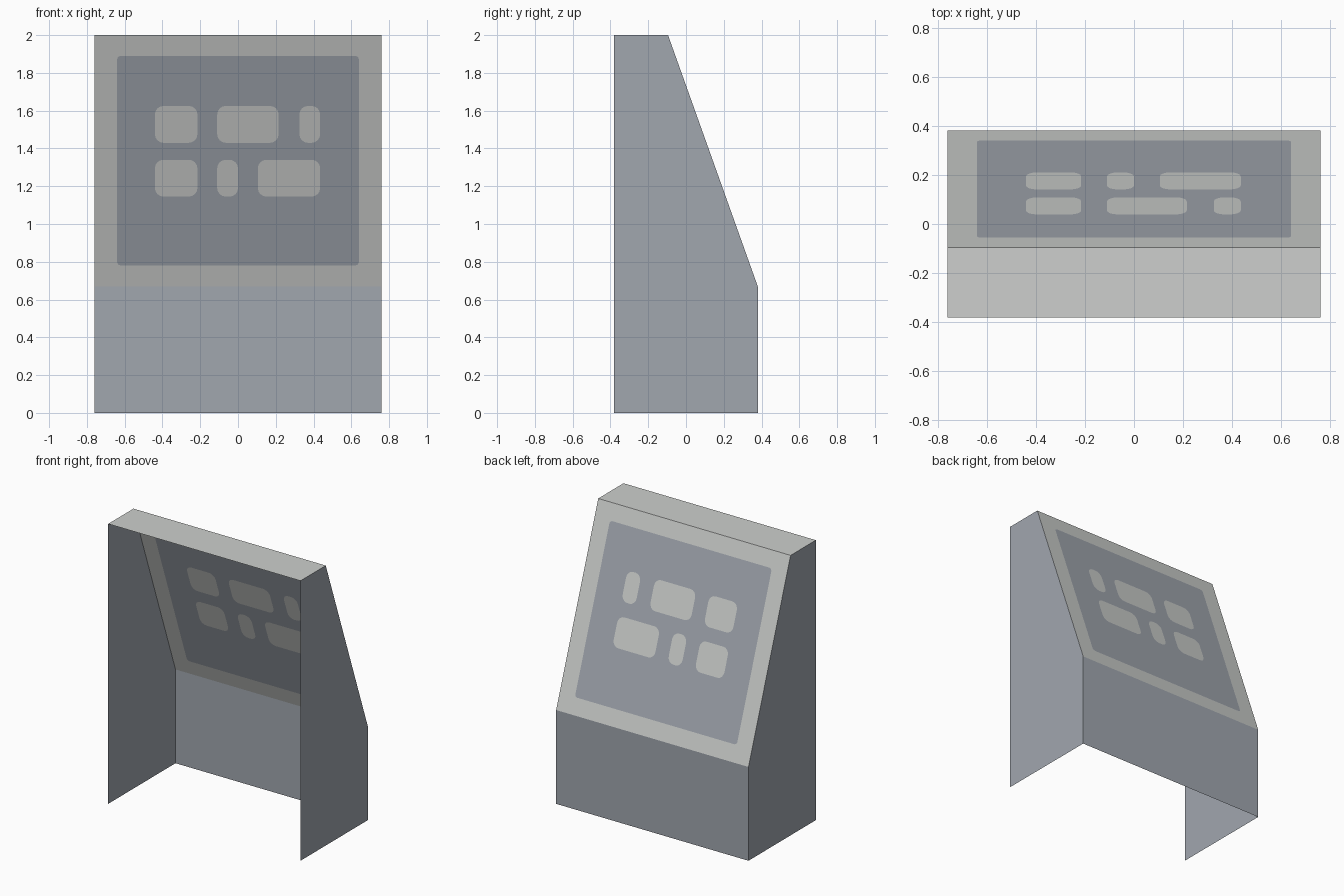
import bpy, bmesh, math

if "Cube" in bpy.data.objects:
    bpy.data.objects.remove(bpy.data.objects["Cube"])

W, D, H = 0.76, 0.38, 2.0        # half width, half depth, height
TOP_Y, KNEE_Z = -0.095, 0.67     # where the slope starts and ends


def material(name, rgb):
    m = bpy.data.materials.new(name)
    m.diffuse_color = (*rgb, 1.0)
    m.use_nodes = True
    m.node_tree.nodes["Principled BSDF"].inputs["Base Color"].default_value = m.diffuse_color
    return m


light = material("light grey", (0.61, 0.625, 0.61))
slate = material("slate grey", (0.355, 0.385, 0.43))


def make_object(name, bm, mats):
    mesh = bpy.data.meshes.new(name)
    bm.to_mesh(mesh)
    bm.free()
    for m in mats:
        mesh.materials.append(m)
    ob = bpy.data.objects.new(name, mesh)
    bpy.context.collection.objects.link(ob)
    return ob


def sheet(name, points, mat, outward):
    """Thin flat panel from an outline, facing the given direction."""
    bm = bmesh.new()
    f = bm.faces.new([bm.verts.new(p) for p in points])
    f.normal_update()
    if f.normal.dot(outward) < 0:
        f.normal_flip()
    return make_object(name, bm, [mat])


# Cabinet sides, lower panel and top
profile = [(-D, 0), (D, 0), (D, KNEE_Z), (TOP_Y, H), (-D, H)]
for label, s in (("left", -1), ("right", 1)):
    sheet(label + "_side", [(s * W, y, z) for y, z in profile], slate, (s, 0, 0))
sheet("lower_panel", [(-W, D, 0), (W, D, 0), (W, D, KNEE_Z), (-W, D, KNEE_Z)],
      slate, (0, 1, 0))
sheet("top_panel", [(-W, -D, H), (W, -D, H), (W, TOP_Y, H), (-W, TOP_Y, H)],
      light, (0, 0, 1))


def rounded(x0, x1, z0, z1, r, steps=4):
    """Outline of a rectangle with rounded corners."""
    pts = []
    corners = [(x1 - r, z1 - r), (x0 + r, z1 - r), (x0 + r, z0 + r), (x1 - r, z0 + r)]
    for i, (cx, cz) in enumerate(corners):
        for k in range(steps + 1):
            a = math.pi / 2 * (i + k / steps)
            pts.append((cx + r * math.cos(a), cz + r * math.sin(a)))
    return pts


# Sloped display: light border, slate field, light tiles, all in one plane
border = [(-W, KNEE_Z), (W, KNEE_Z), (W, H), (-W, H)]
field = rounded(-0.64, 0.64, 0.78, 1.89, 0.018, 2)
rows = [(1.43, 1.625, [(-0.44, -0.215), (-0.11, 0.215), (0.325, 0.435)]),
        (1.145, 1.34, [(-0.44, -0.215), (-0.11, 0.0), (0.105, 0.435)])]
tiles = [rounded(x0, x1, z0, z1, 0.045)
         for z0, z1, spans in rows for x0, x1 in spans]

bm = bmesh.new()


def fill(loops, index):
    """Fill the first outline, leaving the other outlines as holes."""
    edges = []
    for loop in loops:
        vs = [bm.verts.new((x, z, 0)) for x, z in loop]
        edges += [bm.edges.new((vs[i - 1], vs[i])) for i in range(len(vs))]
    result = bmesh.ops.triangle_fill(bm, edges=edges, use_beauty=True,
                                     use_dissolve=False, normal=(0, 0, 1))
    for g in result["geom"]:
        if isinstance(g, bmesh.types.BMFace):
            g.material_index = index


fill([border, field], 0)
fill([field] + tiles, 1)
for t in tiles:
    fill([t], 0)

# Tilt the flat drawing onto the slope and face it outward
for v in bm.verts:
    x, z = v.co.x, v.co.y
    v.co = (x, TOP_Y + (H - z) * (D - TOP_Y) / (H - KNEE_Z), z)
bmesh.ops.remove_doubles(bm, verts=bm.verts[:], dist=1e-5)
bm.normal_update()
for f in bm.faces:
    if f.normal.y < 0:
        f.normal_flip()
make_object("sloped_display", bm, [light, slate])
